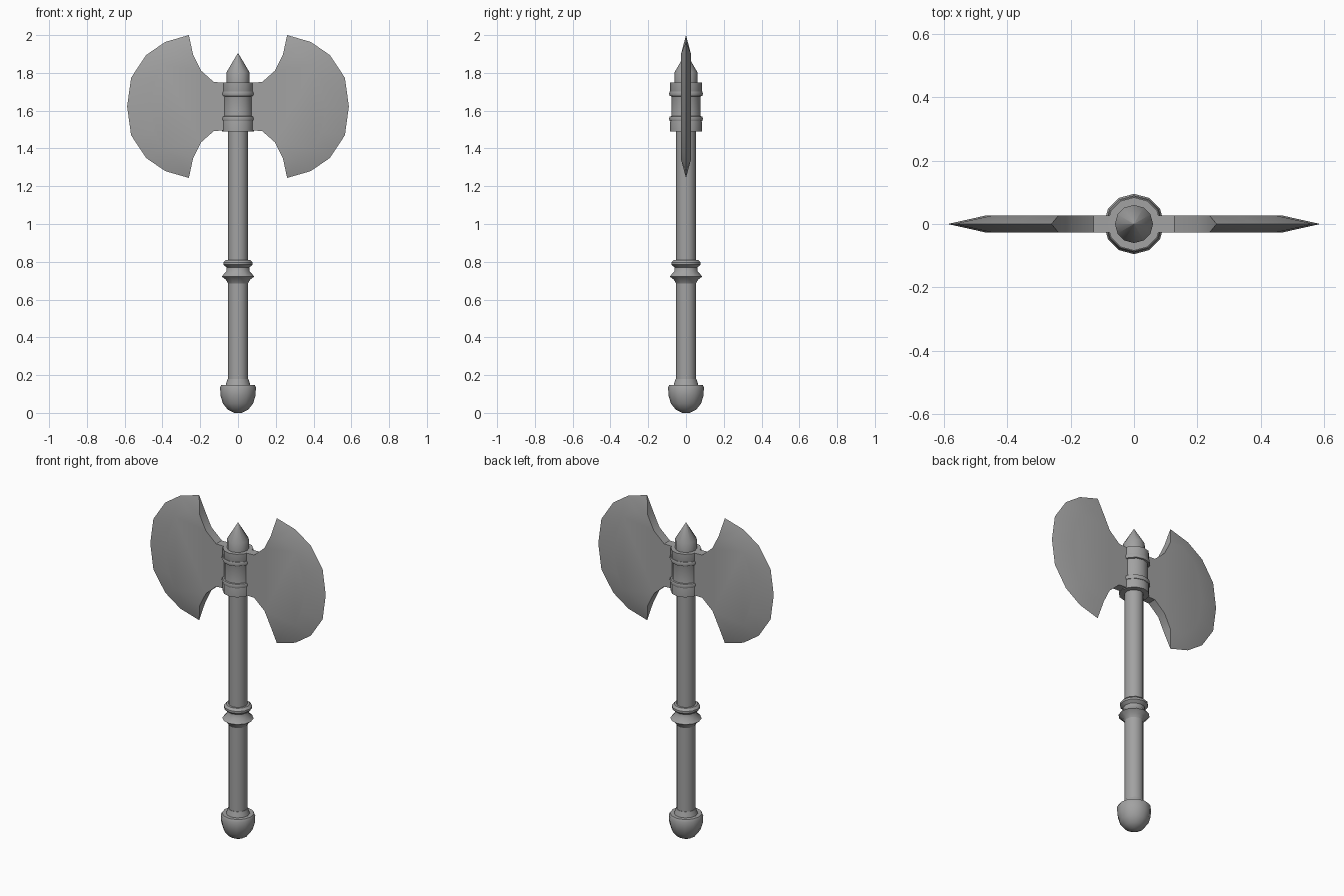
import bpy, bmesh
from math import cos, sin, pi, radians

cube = bpy.data.objects.get("Cube")
if cube:
    bpy.data.objects.remove(cube)

steel = bpy.data.materials.new("grey_steel")
GREY = (0.36, 0.36, 0.36, 1)
steel.diffuse_color = GREY
steel.use_nodes = True
steel.node_tree.nodes["Principled BSDF"].inputs["Base Color"].default_value = GREY


def finish(bm, name, angle):
    bmesh.ops.remove_doubles(bm, verts=bm.verts[:], dist=0.0001)
    bmesh.ops.recalc_face_normals(bm, faces=bm.faces[:])
    mesh = bpy.data.meshes.new(name)
    bm.to_mesh(mesh)
    bm.free()
    mesh.materials.append(steel)
    obj = bpy.data.objects.new(name, mesh)
    bpy.context.collection.objects.link(obj)
    bpy.ops.object.select_all(action="DESELECT")
    obj.select_set(True)
    bpy.context.view_layer.objects.active = obj
    bpy.ops.object.shade_smooth_by_angle(angle=radians(angle))
    return obj


def lathe(name, profile, sides=12):
    """Turn a (radius, height) profile around z; ends are capped."""
    bm = bmesh.new()
    rings = [[bm.verts.new((r * cos(2 * pi * i / sides), r * sin(2 * pi * i / sides), z))
              for i in range(sides)] for r, z in profile]
    for a, b in zip(rings, rings[1:]):
        for i in range(sides):
            j = (i + 1) % sides
            bm.faces.new((a[i], a[j], b[j], b[i]))
    bm.faces.new(rings[0])
    bm.faces.new(rings[-1])
    return finish(bm, name, 40)


# Handle parts
lathe("pommel", [(0.02, 0), (0.055, 0.018), (0.08, 0.05), (0.092, 0.09), (0.095, 0.135),
                 (0.088, 0.148), (0.065, 0.148), (0.055, 0.18)])
lathe("shaft", [(0.053, 0.14), (0.053, 1.52)])
lathe("grip_collar", [(0.053, 0.685), (0.064, 0.705), (0.086, 0.722), (0.062, 0.75),
                      (0.06, 0.77), (0.078, 0.785), (0.078, 0.797), (0.065, 0.81), (0.053, 0.81)])

# Head socket with its two rings, and the top spike
lathe("socket", [(0.084, 1.49), (0.084, 1.54), (0.078, 1.57), (0.078, 1.68),
                 (0.084, 1.7), (0.084, 1.75)])
for name, z in (("lower_ring", 1.557), ("upper_ring", 1.69)):
    lathe(name, [(0.075, z - 0.015), (0.086, z - 0.012), (0.09, z),
                 (0.086, z + 0.012), (0.075, z + 0.015)])
lathe("spike", [(0.06, 1.74), (0.06, 1.805), (0.0005, 1.905)])

# Blade outlines: upper half, heights measured from the blade centre
MID, THICK = 1.622, 0.027
edge = [(0.26, 0.378), (0.385, 0.342), (0.487, 0.272), (0.566, 0.152), (0.587, 0)]
bevel = [(0.238, 0.275), (0.32, 0.278), (0.4, 0.22), (0.445, 0.135), (0.466, 0)]
neck = [(0.06, 0.127), (0.127, 0.129), (0.196, 0.19)]


def mirrored(half):
    return half + [(x, -z) for x, z in reversed(half) if z]


def blade(name, side):
    bm = bmesh.new()

    def ring(points, y):
        return [bm.verts.new((side * x, y, MID + z)) for x, z in points]

    rim = ring(mirrored(edge), 0)
    flat = mirrored(bevel)
    outline = neck + flat + [(x, -z) for x, z in reversed(neck)]
    faces = [ring(outline, y) for y in (-THICK, THICK)]
    start, count = len(neck), len(flat)
    for verts in faces:
        bm.faces.new(verts)
        inner = verts[start:start + count]
        for i in range(count - 1):
            bm.faces.new((inner[i], inner[i + 1], rim[i + 1], rim[i]))
    # Curved necks, root and horn tips close the gap between both sides
    a, b = faces
    n = len(a)
    for i in list(range(start)) + list(range(start + count - 1, n)):
        j = (i + 1) % n
        bm.faces.new((a[i], a[j], b[j], b[i]))
    for i, tip in ((start, rim[0]), (start + count - 1, rim[-1])):
        bm.faces.new((a[i], b[i], tip))
    return finish(bm, name, 30)


blade("left_blade", 1)
blade("right_blade", -1)
